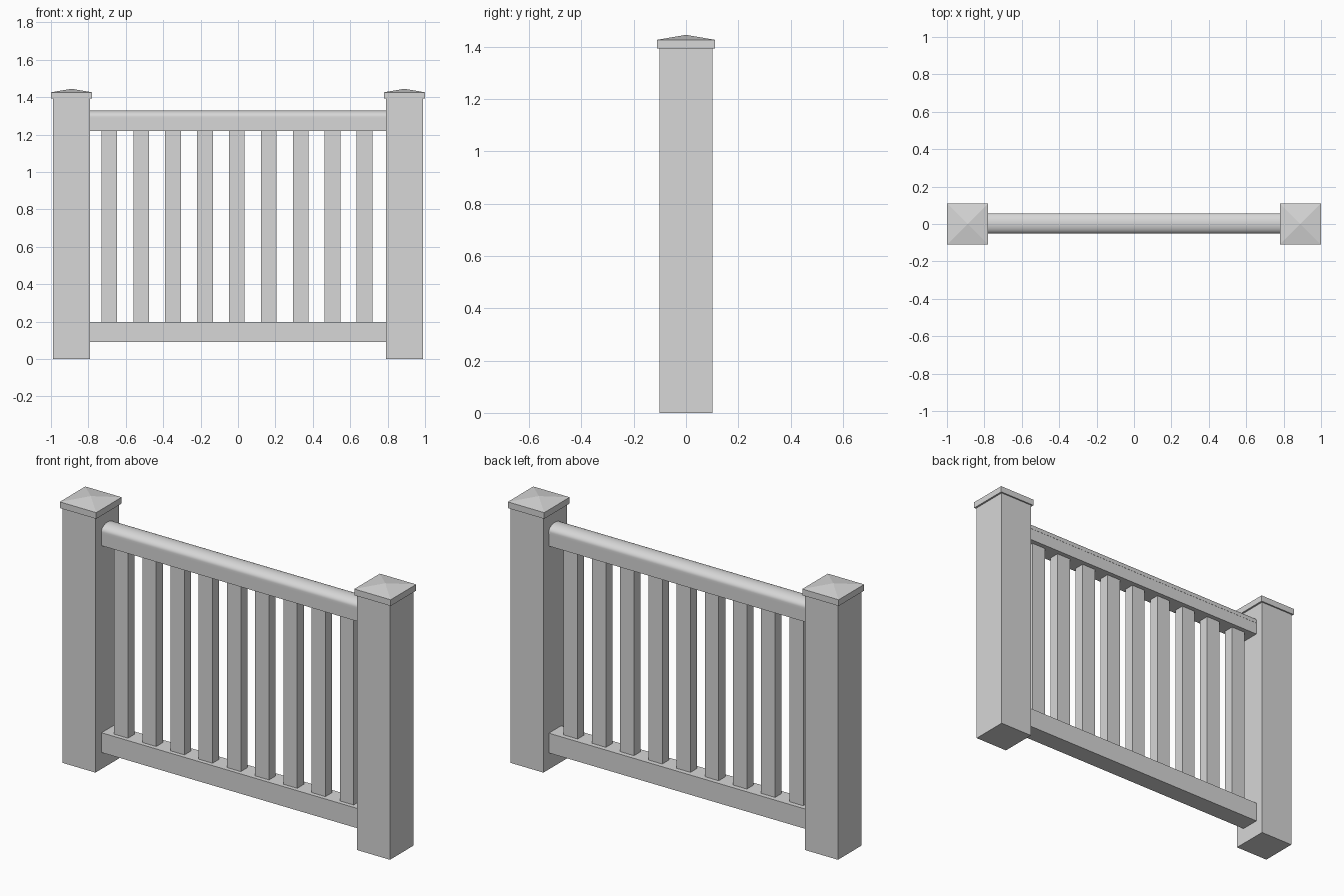
import bpy, bmesh, math

if "Cube" in bpy.data.objects:
    bpy.data.objects.remove(bpy.data.objects["Cube"])

paint = bpy.data.materials.new("light_grey_paint")
paint.diffuse_color = (0.68, 0.68, 0.68, 1)
paint.use_nodes = True
paint.node_tree.nodes["Principled BSDF"].inputs["Base Color"].default_value = paint.diffuse_color


def finish(name, bm):
    bmesh.ops.recalc_face_normals(bm, faces=bm.faces[:])
    me = bpy.data.meshes.new(name)
    bm.to_mesh(me)
    bm.free()
    me.materials.append(paint)
    ob = bpy.data.objects.new(name, me)
    bpy.context.collection.objects.link(ob)
    return ob


def box(name, x0, x1, y0, y1, z0, z1):
    bm = bmesh.new()
    bmesh.ops.create_cube(bm, size=1)
    for v in bm.verts:
        v.co = (x1 if v.co.x > 0 else x0, y1 if v.co.y > 0 else y0,
                z1 if v.co.z > 0 else z0)
    return finish(name, bm)


def extrude_x(name, profile, x0, x1):
    """Closed (y, z) profile extruded along x."""
    bm = bmesh.new()
    a = [bm.verts.new((x0, y, z)) for y, z in profile]
    b = [bm.verts.new((x1, y, z)) for y, z in profile]
    n = len(a)
    for i in range(n):
        bm.faces.new((a[i], a[(i + 1) % n], b[(i + 1) % n], b[i]))
    bm.faces.new(a)
    bm.faces.new(b)
    return finish(name, bm)


def post_cap(name, x, half, z0, z1, apex):
    """Square slab with a low pyramid on top."""
    bm = bmesh.new()
    corners = [(-1, -1), (1, -1), (1, 1), (-1, 1)]
    lo = [bm.verts.new((x + half * i, half * j, z0)) for i, j in corners]
    hi = [bm.verts.new((x + half * i, half * j, z1)) for i, j in corners]
    tip = bm.verts.new((x, 0, apex))
    bm.faces.new(lo)
    for i in range(4):
        k = (i + 1) % 4
        bm.faces.new((lo[i], lo[k], hi[k], hi[i]))
        bm.faces.new((hi[i], hi[k], tip))
    return finish(name, bm)


# Posts and their caps
for side, s in (("left", -1), ("right", 1)):
    cx = 0.89 * s
    box(side + "_post", cx - 0.1, cx + 0.1, -0.102, 0.102, 0, 1.392)
    post_cap(side + "_post_cap", cx, 0.11, 1.392, 1.426, 1.445)

# Bottom and top rails
box("bottom_rail", -0.79, 0.79, -0.05, 0.056, 0.09, 0.198)
box("top_rail", -0.79, 0.79, -0.05, 0.056, 1.22, 1.288)

# Rounded handrail on a short lip
dome = [(0.003 + 0.054 * math.cos(t), 1.296 + 0.034 * math.sin(t))
        for t in (math.pi * i / 20 for i in range(21))]
handrail = extrude_x("handrail", [(-0.051, 1.286), (0.057, 1.286)] + dome, -0.79, 0.79)
bpy.context.view_layer.objects.active = handrail
handrail.select_set(True)
bpy.ops.object.shade_smooth_by_angle(angle=math.radians(35))

# Balusters
for i in range(9):
    cx = -0.688 + i * 0.1705
    box(f"baluster_{i + 1}", cx - 0.042, cx + 0.042, -0.027, 0.03, 0.195, 1.223)
